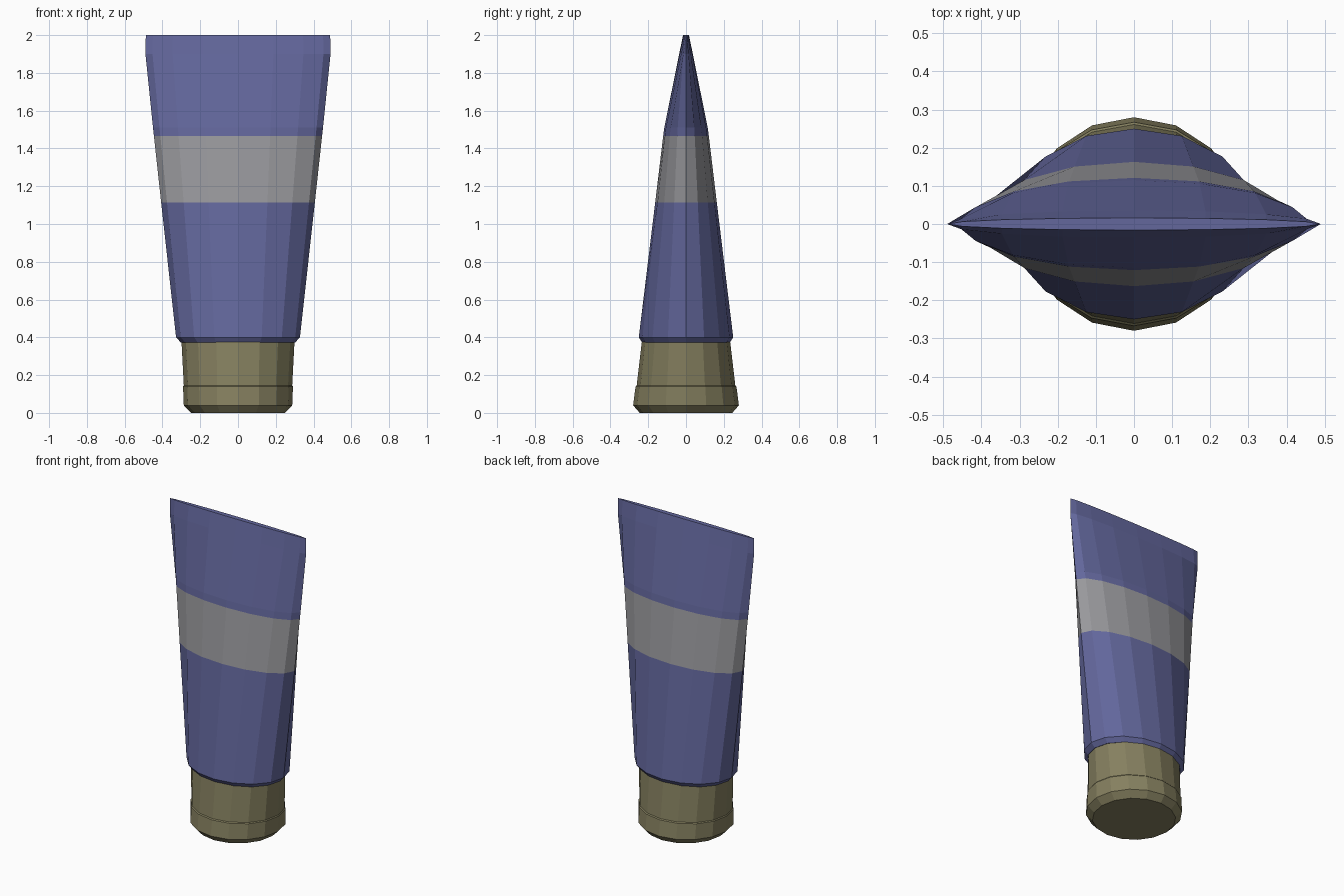
import bpy, bmesh, math

if "Cube" in bpy.data.objects:
    bpy.data.objects.remove(bpy.data.objects["Cube"])

SIDES = 16


def material(name, rgb):
    m = bpy.data.materials.new(name)
    m.diffuse_color = (*rgb, 1.0)
    m.use_nodes = True
    m.node_tree.nodes["Principled BSDF"].inputs["Base Color"].default_value = m.diffuse_color
    return m


blue = material("tube blue", (0.125, 0.136, 0.335))
grey = material("band grey", (0.32, 0.32, 0.34))
olive = material("cap olive", (0.235, 0.215, 0.115))


def loft(name, rings, mats, band=None):
    """Skin elliptical rings (z, half width x, half depth y) and close both ends."""
    bm = bmesh.new()
    loops = []
    for z, rx, ry in rings:
        loops.append([bm.verts.new((rx * math.cos(2 * math.pi * i / SIDES),
                                    ry * math.sin(2 * math.pi * i / SIDES), z))
                      for i in range(SIDES)])
    for a, b in zip(loops, loops[1:]):
        for i in range(SIDES):
            j = (i + 1) % SIDES
            f = bm.faces.new((a[i], a[j], b[j], b[i]))
            z = f.calc_center_median().z
            if band and band[0] < z < band[1]:
                f.material_index = 1
    bm.faces.new(loops[0][::-1])
    bm.faces.new(loops[-1])
    me = bpy.data.meshes.new(name)
    bm.to_mesh(me)
    bm.free()
    for m in mats:
        me.materials.append(m)
    ob = bpy.data.objects.new(name, me)
    bpy.context.collection.objects.link(ob)
    return ob


# Screw cap: bevelled foot, small step, tapering collar
loft("cap", [(0.0, 0.247, 0.245), (0.04, 0.287, 0.28), (0.14, 0.291, 0.267),
             (0.146, 0.287, 0.261), (0.375, 0.299, 0.234)], [olive])

# Squeezed tube: round shoulder flattening to a crimped end, with a grey band
loft("tube_body", [(0.372, 0.302, 0.232), (0.40, 0.328, 0.25),
                   (1.115, 0.407, 0.163), (1.465, 0.445, 0.121),
                   (1.51, 0.450, 0.115), (1.90, 0.490, 0.036),
                   (2.0, 0.488, 0.016)], [blue, grey], band=(1.115, 1.465))
